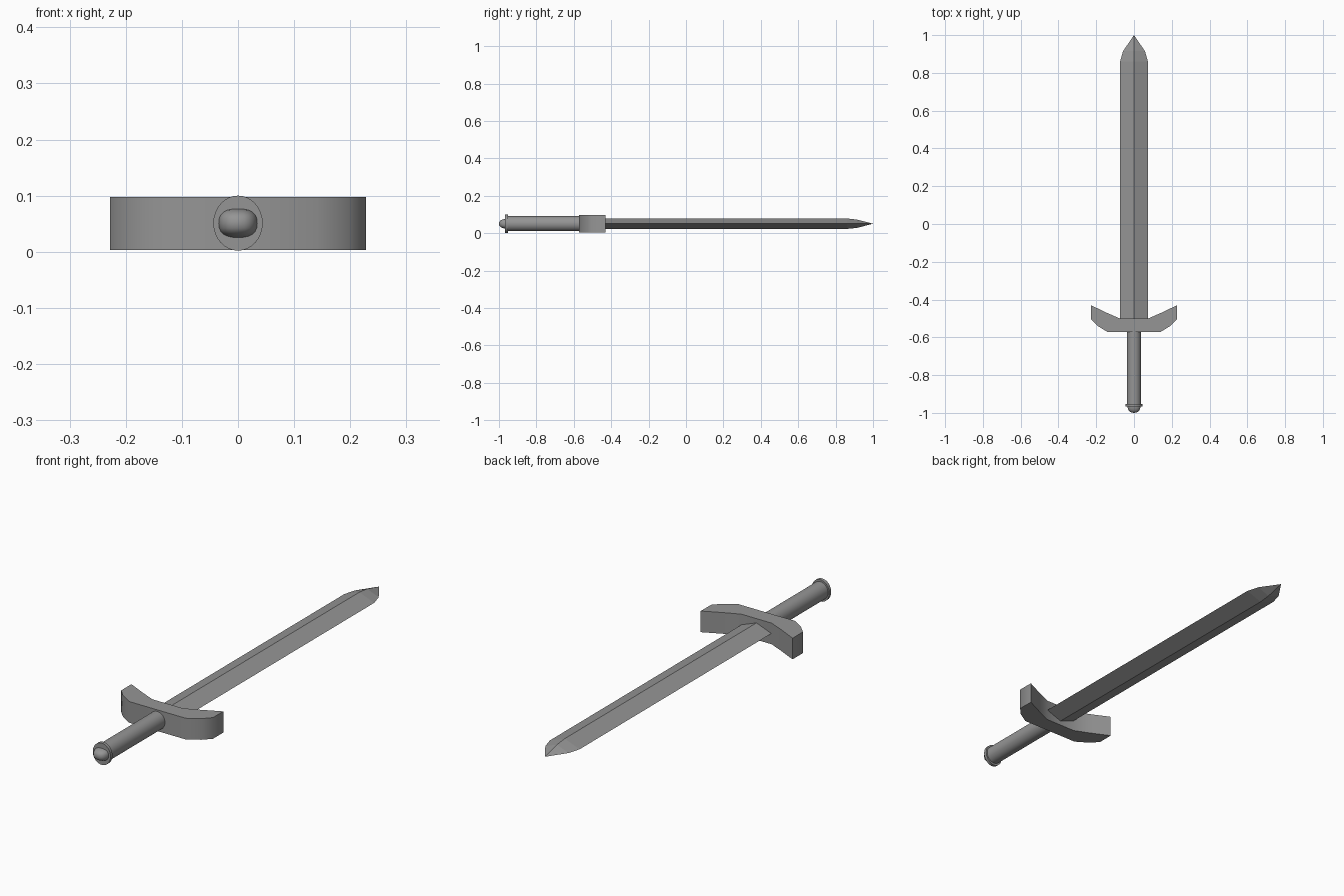
import bpy
import bmesh
import math
from mathutils import Matrix, Vector

cube = bpy.data.objects.get("Cube")
if cube:
    bpy.data.objects.remove(cube, do_unlink=True)

MID = 0.051  # height of the sword's long axis

steel = bpy.data.materials.new("grey steel")
steel.use_nodes = True
GREY = (0.3, 0.3, 0.3, 1)
steel.diffuse_color = GREY
steel.node_tree.nodes["Principled BSDF"].inputs["Base Color"].default_value = GREY


def finish(name, bm, smooth_angle=None):
    bmesh.ops.recalc_face_normals(bm, faces=bm.faces)
    mesh = bpy.data.meshes.new(name)
    bm.to_mesh(mesh)
    bm.free()
    obj = bpy.data.objects.new(name, mesh)
    bpy.context.collection.objects.link(obj)
    mesh.materials.append(steel)
    if smooth_angle:
        bpy.ops.object.select_all(action="DESELECT")
        obj.select_set(True)
        bpy.context.view_layer.objects.active = obj
        bpy.ops.object.shade_smooth_by_angle(angle=math.radians(smooth_angle))
    return obj


def rod(name, y0, y1, rx, rz):
    """Elliptic cylinder along y."""
    bm = bmesh.new()
    bmesh.ops.create_cone(bm, cap_ends=True, segments=32, radius1=1, radius2=1, depth=1)
    bmesh.ops.rotate(bm, verts=bm.verts, matrix=Matrix.Rotation(math.pi / 2, 3, "X"))
    bmesh.ops.scale(bm, verts=bm.verts, vec=(rx, y1 - y0, rz))
    bmesh.ops.translate(bm, verts=bm.verts, vec=(0, (y0 + y1) / 2, MID))
    return finish(name, bm, 40)


# Blade: diamond sections (y, half width, half thickness) closing to a point
bm = bmesh.new()
rings = []
for y, w, t in [(-0.53, 0.074, 0.028), (0.86, 0.074, 0.028), (0.915, 0.058, 0.022)]:
    rings.append([bm.verts.new((x, y, MID + z)) for x, z in [(w, 0), (0, t), (-w, 0), (0, -t)]])
tip = bm.verts.new((0, 1, MID))
bm.faces.new(rings[0])
for i in range(4):
    j = (i + 1) % 4
    for a, b in zip(rings, rings[1:]):
        bm.faces.new((a[i], a[j], b[j], b[i]))
    bm.faces.new((rings[-1][i], rings[-1][j], tip))
finish("blade", bm)

# Crossguard: mirrored outline swept forward at the ends, extruded upward
half = [(0.14, -0.572), (0.195, -0.538), (0.228, -0.503),
        (0.228, -0.43), (0.14, -0.472), (0.075, -0.5)]
outline = half + [(-x, y) for x, y in reversed(half)]
bm = bmesh.new()
base = bm.faces.new([bm.verts.new((x, y, 0.003)) for x, y in outline])
top = bmesh.ops.extrude_face_region(bm, geom=[base])["geom"]
bmesh.ops.translate(bm, vec=(0, 0, 0.095), verts=[v for v in top if isinstance(v, bmesh.types.BMVert)])
finish("crossguard", bm, 47)

# Grip and pommel collar
rod("grip", -0.96, -0.56, 0.038, 0.04)
rod("pommel_collar", -0.967, -0.953, 0.044, 0.049)

# Pommel knob: squarish flattened dome
bm = bmesh.new()
bmesh.ops.create_uvsphere(bm, u_segments=24, v_segments=12, radius=1)
for v in bm.verts:
    x, y, z = v.co
    side = lambda c: math.copysign(abs(c) ** 0.8, c)
    v.co = Vector((0.035 * side(x), -0.96 + 0.04 * y, MID + 0.026 * side(z)))
finish("pommel_knob", bm, 60)
